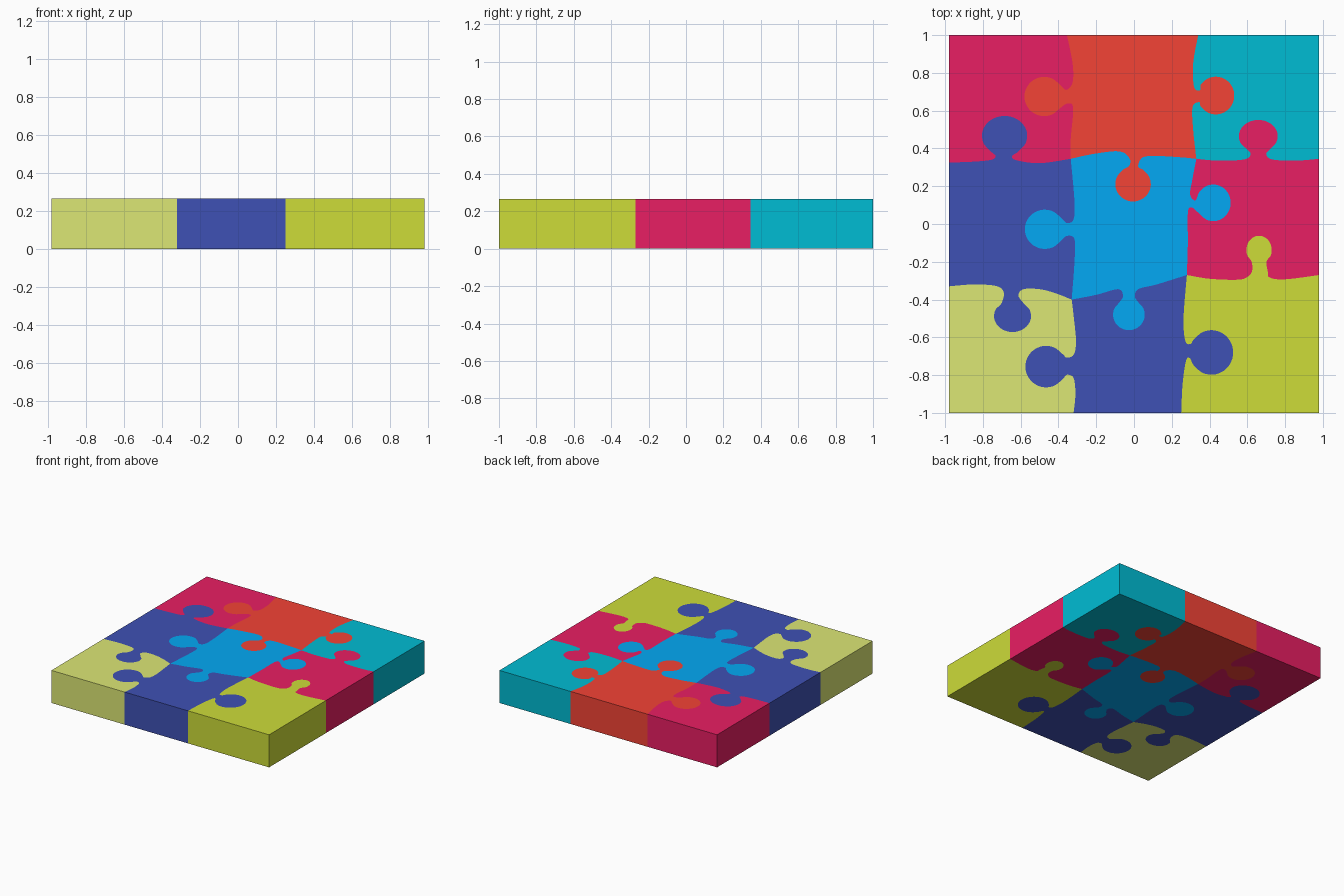
import bpy, bmesh
from math import radians, cos, sin
from mathutils import Vector

if "Cube" in bpy.data.objects:
    bpy.data.objects.remove(bpy.data.objects["Cube"])

HEIGHT = 0.265
HEADING = {"right": (0, 1), "left": (180, -1), "up": (90, -1), "down": (270, 1)}

# grid corners, column by row (bottom to top)
X, Y = 0.98, 1.0
corners = [
    [(-X, -Y), (-0.32, -Y), (0.25, -Y), (X, -Y)],
    [(-X, -0.33), (-0.33, -0.40), (0.28, -0.27), (X, -0.27)],
    [(-X, 0.325), (-0.335, 0.345), (0.33, 0.345), (X, 0.345)],
    [(-X, Y), (-0.355, Y), (0.34, Y), (X, Y)],
]


def smooth(pts, steps=5):
    """Catmull-Rom curve through the points."""
    p = [Vector(q) for q in pts]
    p = [p[0]] + p + [p[-1]]
    out = []
    for a, b, c, d in zip(p, p[1:], p[2:], p[3:]):
        for i in range(steps):
            t = i / steps
            out.append(0.5 * (2 * b + (c - a) * t + (2 * a - 5 * b + 4 * c - d) * t * t
                              + (3 * b - a - 3 * c + d) * t ** 3))
    return out + [p[-1]]


def cut(a, b, heading, centre, rx, ry, before, after, gap=36):
    """Edge from a to b with a round knob pushed out in the heading."""
    d, s = HEADING[heading]
    head = []
    for i in range(10):
        t = radians(d + 180 + s * (gap + (360 - 2 * gap) * i / 9))
        head.append((centre[0] + rx * cos(t), centre[1] + ry * sin(t)))
    return smooth([a] + before + head + after + [b])


horiz, vert = {}, {}   # keyed (column, row)


def h(c, r, *args):
    horiz[c, r] = cut(corners[r][c], corners[r][c + 1], *args)


def v(c, r, *args):
    vert[c, r] = cut(corners[r][c], corners[r + 1][c], *args)


# straight outer sides
for i in range(3):
    for k in (0, 3):
        horiz[i, k] = [Vector(corners[k][i]), Vector(corners[k][i + 1])]
        vert[k, i] = [Vector(corners[i][k]), Vector(corners[i + 1][k])]

# upright cuts
v(1, 0, "left", (-0.465, -0.755), 0.11, 0.11,
  [(-0.31, -0.9), (-0.32, -0.815), (-0.355, -0.798)],
  [(-0.355, -0.708), (-0.318, -0.69), (-0.307, -0.62), (-0.318, -0.5)])
v(1, 1, "left", (-0.472, -0.028), 0.106, 0.104,
  [(-0.315, -0.2), (-0.315, -0.08), (-0.355, -0.063)],
  [(-0.355, 0.005), (-0.32, 0.025), (-0.315, 0.12)])
v(1, 2, "left", (-0.475, 0.675), 0.105, 0.104,
  [(-0.335, 0.45), (-0.322, 0.615), (-0.352, 0.638)],
  [(-0.358, 0.71), (-0.325, 0.75), (-0.325, 0.85)])
v(2, 0, "right", (0.41, -0.68), 0.115, 0.118,
  [(0.257, -0.85), (0.275, -0.725), (0.295, -0.71)],
  [(0.3, -0.635), (0.272, -0.62), (0.262, -0.5)])
v(2, 1, "right", (0.42, 0.112), 0.092, 0.097,
  [(0.285, -0.1), (0.285, 0.06), (0.305, 0.088)],
  [(0.325, 0.125), (0.297, 0.155), (0.308, 0.23)])
v(2, 2, "right", (0.433, 0.68), 0.098, 0.1,
  [(0.313, 0.5), (0.31, 0.62), (0.345, 0.645)],
  [(0.35, 0.708), (0.318, 0.725), (0.313, 0.85)])

# level cuts
h(0, 1, "down", (-0.643, -0.487), 0.098, 0.085,
  [(-0.85, -0.32), (-0.73, -0.328), (-0.69, -0.36)],
  [(-0.612, -0.378), (-0.585, -0.345), (-0.5, -0.345), (-0.42, -0.365)])
h(1, 1, "down", (-0.027, -0.48), 0.084, 0.082,
  [(-0.2, -0.375), (-0.085, -0.345), (-0.058, -0.38)],
  [(0.005, -0.385), (0.022, -0.345), (0.12, -0.32)])
h(2, 1, "up", (0.662, -0.138), 0.067, 0.076,
  [(0.4, -0.29), (0.55, -0.295), (0.6, -0.28), (0.625, -0.25)],
  [(0.708, -0.25), (0.718, -0.283), (0.8, -0.293)])
h(0, 2, "up", (-0.685, 0.467), 0.12, 0.105,
  [(-0.85, 0.33), (-0.755, 0.34), (-0.733, 0.36)],
  [(-0.645, 0.36), (-0.625, 0.338), (-0.5, 0.322)])
h(1, 2, "down", (-0.005, 0.211), 0.094, 0.092,
  [(-0.22, 0.37), (-0.08, 0.385), (-0.025, 0.35), (-0.024, 0.31)],
  [(0.022, 0.305), (0.045, 0.352), (0.12, 0.36), (0.25, 0.353)])
h(2, 2, "up", (0.658, 0.465), 0.103, 0.086,
  [(0.45, 0.335), (0.585, 0.342), (0.618, 0.37)],
  [(0.7, 0.37), (0.73, 0.342), (0.85, 0.335)])


def material(name, code):
    rgb = [int(code[i:i + 2], 16) / 255 for i in (0, 2, 4)]
    m = bpy.data.materials.new(name)
    m.diffuse_color = [((c + 0.055) / 1.055) ** 2.4 if c > 0.04 else c / 12.92 for c in rgb] + [1]
    m.use_nodes = True
    m.node_tree.nodes["Principled BSDF"].inputs["Base Color"].default_value = m.diffuse_color
    return m


mats = {n: material(n, c) for n, c in dict(
    magenta="E91E63", red="F44336", teal="00BCD4", navy="3F51B5",
    sky="03A9F4", lime="CDDC39", pale_lime="DCE775").items()}

layout = [["pale_lime", "navy", "lime"], ["navy", "sky", "magenta"], ["magenta", "red", "teal"]]
rows, cols = ["front", "middle", "back"], ["left", "centre", "right"]

# puzzle pieces: walk round the four cuts, then extrude
for r in range(3):
    for c in range(3):
        loop = (horiz[c, r][:-1] + vert[c + 1, r][:-1]
                + horiz[c, r + 1][:0:-1] + vert[c, r][:0:-1])
        bm = bmesh.new()
        face = bm.faces.new([bm.verts.new((p.x, p.y, 0)) for p in loop])
        new = bmesh.ops.extrude_face_region(bm, geom=[face], use_keep_orig=True)["geom"]
        bmesh.ops.translate(bm, vec=(0, 0, HEIGHT),
                            verts=[g for g in new if isinstance(g, bmesh.types.BMVert)])
        bmesh.ops.recalc_face_normals(bm, faces=bm.faces)
        name = f"{rows[r]}_{cols[c]}_puzzle_piece"
        mesh = bpy.data.meshes.new(name)
        bm.to_mesh(mesh)
        bm.free()
        mesh.materials.append(mats[layout[r][c]])
        obj = bpy.data.objects.new(name, mesh)
        bpy.context.collection.objects.link(obj)
        bpy.ops.object.select_all(action="DESELECT")
        obj.select_set(True)
        bpy.context.view_layer.objects.active = obj
        bpy.ops.object.shade_smooth_by_angle(angle=radians(40))
